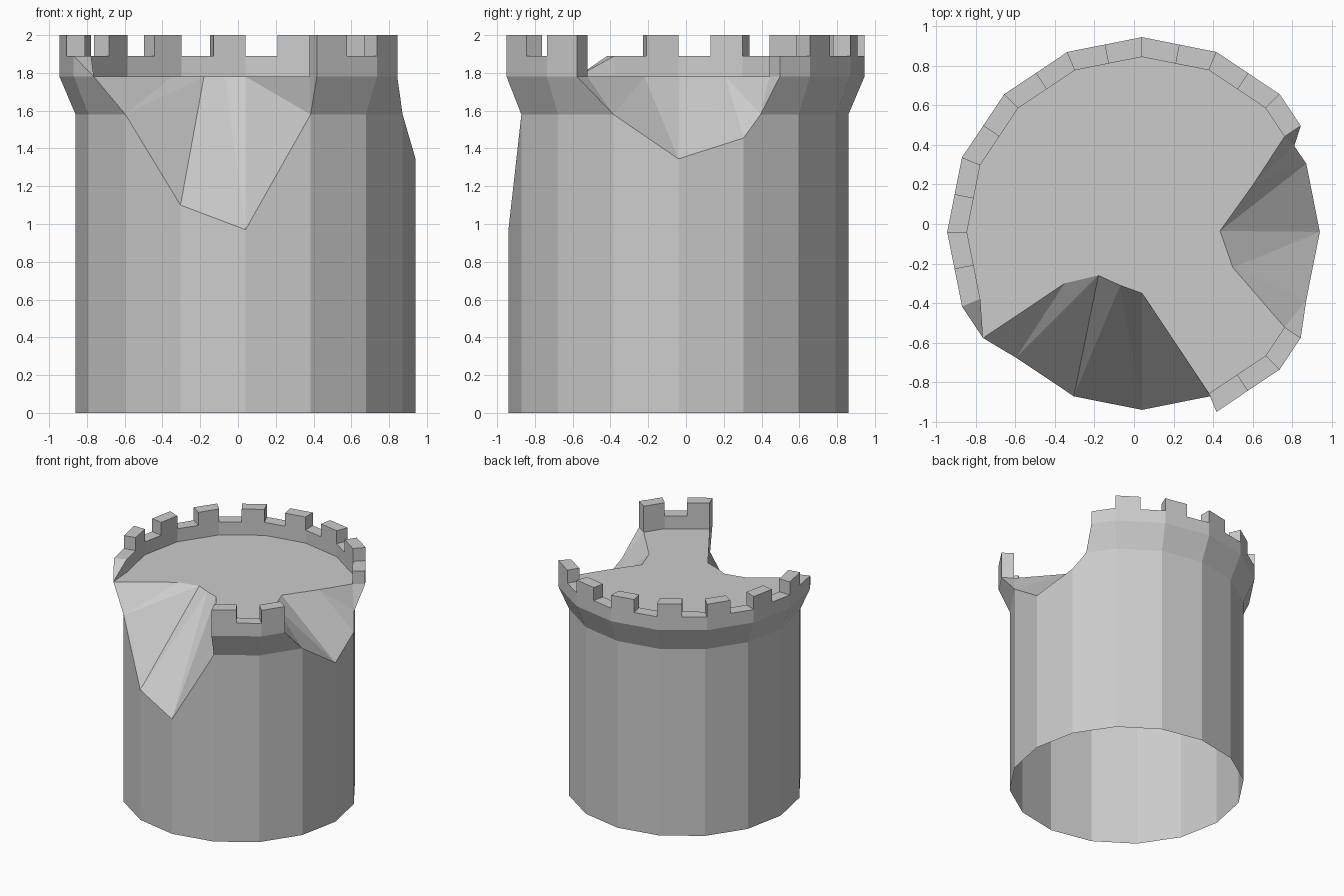
import bpy, bmesh, math
from mathutils import Vector

if "Cube" in bpy.data.objects:
    bpy.data.objects.remove(bpy.data.objects["Cube"])

CX, CY = 0.04, -0.04                 # axis of the tower
BODY, OUT, INN = 0.90, 0.985, 0.885  # radii of the 16-sided rings
Z_NECK, Z_FLOOR, Z_CREN, Z_TOP = 1.58, 1.78, 1.89, 2.0
STEP = math.pi / 16                  # half of one side


def pt(r, h, z):
    """Point on the 16-gon; even h = corner, odd h = middle of a side."""
    if h % 2:
        r *= math.cos(STEP)
    return Vector((CX + r * math.cos(h * STEP), CY + r * math.sin(h * STEP), z))


def radial(h):
    return Vector((math.cos(h * STEP), math.sin(h * STEP), 0))


def tangent(h):
    return Vector((-math.sin(h * STEP), math.cos(h * STEP), 0))


UP = Vector((0, 0, 1))


def build(name, faces):
    """faces: list of (points, direction the face should look)."""
    bm = bmesh.new()
    for pts, ref in faces:
        f = bm.faces.new([bm.verts.new(p) for p in pts])
        f.normal_update()
        if f.normal.dot(Vector(ref)) < 0:
            f.normal_flip()
    bmesh.ops.remove_doubles(bm, verts=bm.verts, dist=0.0005)
    me = bpy.data.meshes.new(name)
    bm.to_mesh(me)
    bm.free()
    ob = bpy.data.objects.new(name, me)
    bpy.context.collection.objects.link(ob)
    return ob


def strip(h0, h1, r, z0, z1, sign=1):
    """Upright face along the ring."""
    return ([pt(r, h0, z0), pt(r, h1, z0), pt(r, h1, z1), pt(r, h0, z1)],
            radial((h0 + h1) / 2) * sign)


def lid(h0, h1, z):
    return ([pt(INN, h0, z), pt(OUT, h0, z), pt(OUT, h1, z), pt(INN, h1, z)], UP)


def cap(h, z0, z1, sign):
    return ([pt(INN, h, z0), pt(OUT, h, z0), pt(OUT, h, z1), pt(INN, h, z1)],
            tangent(h) * sign)


# Tower wall, open at the bottom, top edge lowered at the two breaches
low = {0: 1.345, 2: 1.455, 22: 1.10, 24: 0.97}
top = lambda h: pt(BODY, h, low.get(h % 32, Z_NECK))
notch = pt(BODY, 2, Z_NECK).lerp(pt(BODY, 4, Z_NECK), 0.31)
wall = []
for h in range(0, 32, 2):
    pts = [pt(BODY, h, 0), pt(BODY, h + 2, 0), top(h + 2)]
    if h == 2:
        pts.append(notch)
    wall.append((pts + [top(h)], radial(h + 1)))
build("tower_wall", wall)

# Flared collar under the parapet, with broken ends
collar = []
for h in list(range(4, 18, 2)) + [-6]:
    collar.append(([pt(BODY, h, Z_NECK), pt(BODY, h + 2, Z_NECK),
                    pt(OUT, h + 2, Z_FLOOR), pt(OUT, h, Z_FLOOR)], radial(h + 1)))
for h in (18, -4):
    collar.append(([pt(BODY, h, Z_NECK), pt(BODY, h + 2, Z_NECK),
                    pt(OUT, h + 1, Z_FLOOR), pt(OUT, h, Z_FLOOR)], radial(h + 1)))
collar.append(([notch, pt(BODY, 4, Z_NECK), pt(OUT, 4, Z_FLOOR),
                pt(OUT, 3, Z_FLOOR)], radial(3)))
collar.append(([pt(BODY, -6, Z_NECK), pt(OUT, -6, Z_FLOOR), pt(INN, -6, Z_FLOOR)],
               -tangent(-6)))
build("flared_collar", collar)

# Parapet ring in two runs with a merlon on every other half side
parapet, merlons = [], []
for a, b in ((3, 18), (-6, -3)):
    for h in range(a, b):
        parapet += [strip(h, h + 1, OUT, Z_FLOOR, Z_CREN),
                    strip(h, h + 1, INN, Z_FLOOR, Z_CREN, -1)]
        if h % 2:
            parapet.append(lid(h, h + 1, Z_CREN))
        else:
            merlons += [strip(h, h + 1, OUT, Z_CREN, Z_TOP),
                        strip(h, h + 1, INN, Z_CREN, Z_TOP, -1),
                        lid(h, h + 1, Z_TOP),
                        cap(h, Z_CREN, Z_TOP, -1), cap(h + 1, Z_CREN, Z_TOP, 1)]
for h, s in ((3, -1), (-6, -1), (-3, 1)):
    parapet.append(cap(h, Z_FLOOR, Z_CREN, s))
# sloping broken end
tip = pt(OUT, 19, Z_FLOOR)
o_t, i_t = pt(OUT, 18, Z_CREN), pt(INN, 18, Z_CREN)
parapet += [([pt(OUT, 18, Z_FLOOR), o_t, tip], radial(19)),
            ([o_t, i_t, tip], UP),
            ([i_t, pt(INN, 18, Z_FLOOR), tip], -radial(19))]
build("parapet", parapet)
build("merlons", merlons)

# Roof floor with two bites taken out
fl = lambda x, y: Vector((x, y, Z_FLOOR))
F = [fl(-0.35, -0.30), fl(-0.18, -0.26), fl(-0.07, -0.31), fl(0.04, -0.35)]
G = [fl(0.50, -0.22), fl(0.435, -0.035), fl(0.61, 0.21)]
A, B, C = pt(INN, -3, Z_FLOOR), pt(INN, 3, Z_FLOOR), pt(INN, -6, Z_FLOOR)
outline = ([B] + [pt(INN, h, Z_FLOOR) for h in range(4, 19, 2)] + [tip] + F
           + [C, pt(INN, -4, Z_FLOOR), A] + G)
build("roof_floor", [(outline, UP)])

# Front breach
W = [top(h) for h in (20, 22, 24, 26)]
tris = [(tip, F[0], W[0]), (F[0], F[1], W[0]), (F[1], W[0], W[1]),
        (F[1], F[2], W[1]), (F[2], W[2], W[1]), (F[2], F[3], W[2]),
        (F[3], W[2], W[3]), (F[3], W[3], C)]
build("front_breach", [(t, (-0.3, -1, 0.5)) for t in tris])

# Right breach
P = [pt(OUT, -3, Z_FLOOR), top(-2), top(0), top(2), notch, pt(OUT, 3, Z_FLOOR)]
tris = [(A, P[0], P[1]), (A, P[1], G[0]), (G[0], P[1], P[2]), (G[0], P[2], G[1]),
        (G[1], P[2], P[3]), (G[1], P[3], G[2]), (G[2], P[3], P[4]),
        (G[2], P[4], B), (B, P[4], P[5])]
build("right_breach", [(t, (1, 0, 0.5)) for t in tris])
